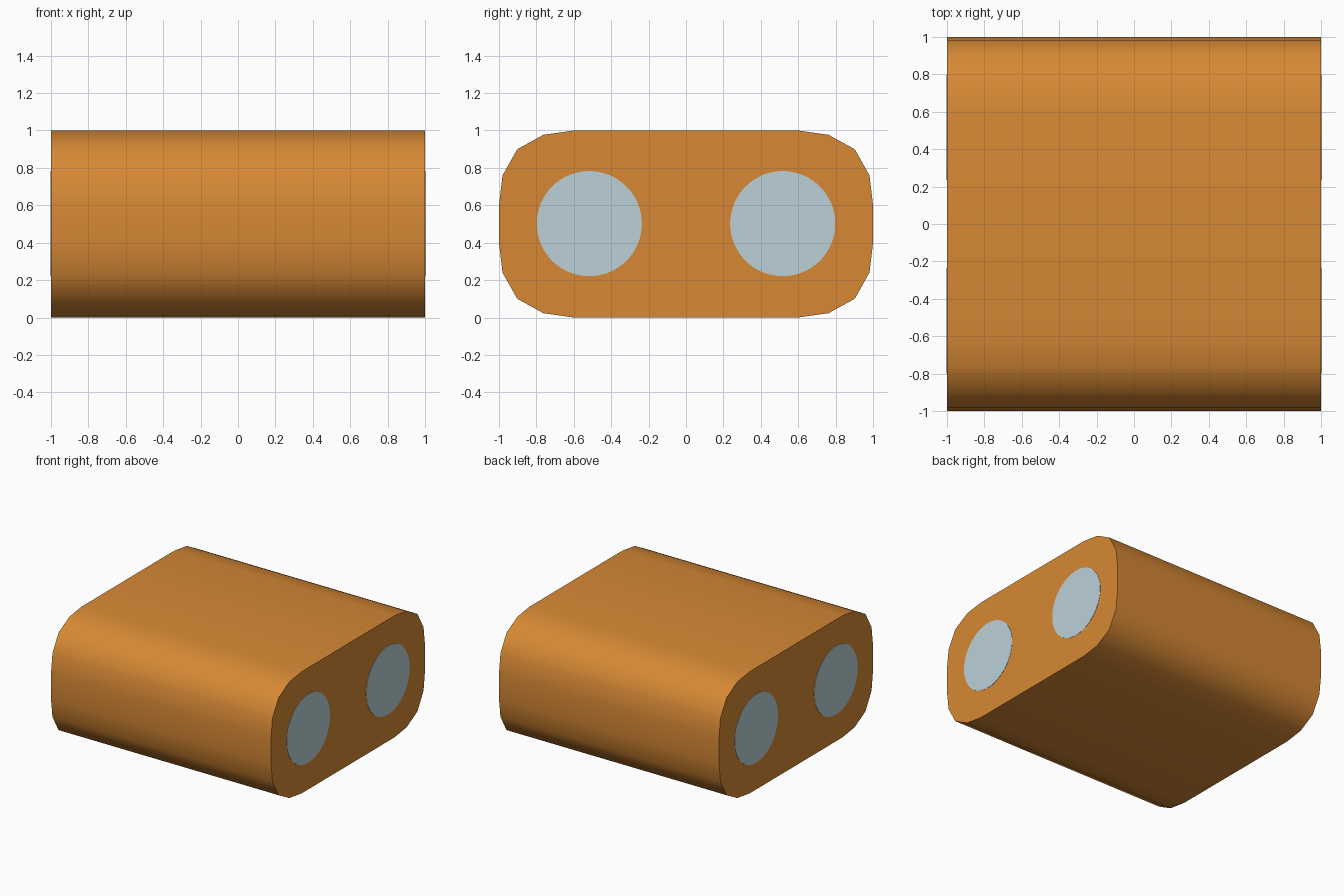
import bpy, bmesh, math
from mathutils import Matrix

if "Cube" in bpy.data.objects:
    bpy.data.objects.remove(bpy.data.objects["Cube"])


def material(name, color):
    m = bpy.data.materials.new(name)
    m.diffuse_color = (*color, 1)
    m.use_nodes = True
    m.node_tree.nodes["Principled BSDF"].inputs["Base Color"].default_value = m.diffuse_color
    return m


ORANGE = material("orange", (0.68, 0.25, 0.035))
PALE = material("pale_blue_grey", (0.50, 0.64, 0.69))


def finish(bm, name, mat):
    bmesh.ops.recalc_face_normals(bm, faces=bm.faces)
    mesh = bpy.data.meshes.new(name)
    bm.to_mesh(mesh)
    bm.free()
    mesh.materials.append(mat)
    obj = bpy.data.objects.new(name, mesh)
    bpy.context.collection.objects.link(obj)
    bpy.ops.object.select_all(action='DESELECT')
    obj.select_set(True)
    bpy.context.view_layer.objects.active = obj
    bpy.ops.object.shade_smooth_by_angle(angle=math.radians(40))


# Body: rounded cross-section (y, z) extruded along x
corner = [(0.6, 0.5), (0.762, 0.477), (0.902, 0.4), (0.981, 0.26), (1.0, 0.1)]
half = corner + [(y, -z) for y, z in reversed(corner)]
profile = half + [(-y, -z) for y, z in half]
bm = bmesh.new()
cap = bm.faces.new([bm.verts.new((-1, y, z + 0.5)) for y, z in profile])
ext = bmesh.ops.extrude_face_region(bm, geom=[cap], use_keep_orig=True)
verts = [g for g in ext["geom"] if isinstance(g, bmesh.types.BMVert)]
bmesh.ops.translate(bm, verts=verts, vec=(2, 0, 0))
finish(bm, "body", ORANGE)

# Round plates: two on each end, barely proud of the surface
for end, sx in (("left", -1), ("right", 1)):
    for side, sy in (("front", -1), ("back", 1)):
        bm = bmesh.new()
        place = Matrix.Translation((sx * 0.999, sy * 0.517, 0.502)) @ Matrix.Rotation(math.pi / 2, 4, 'Y')
        bmesh.ops.create_cone(bm, cap_ends=True, segments=64, radius1=0.281,
                              radius2=0.281, depth=0.006, matrix=place)
        finish(bm, f"{end}_{side}_disc", PALE)
